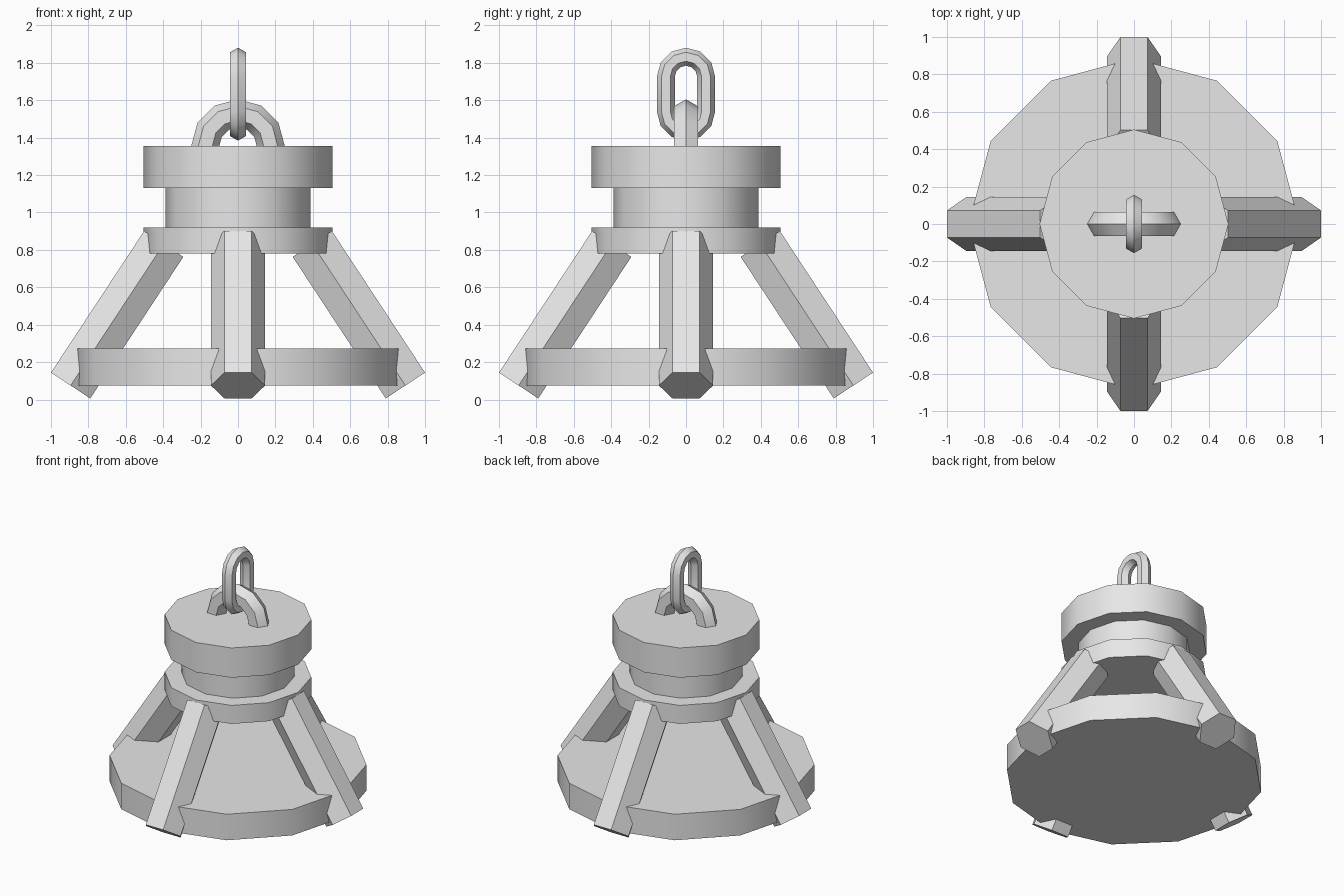
import bpy
import bmesh
import math
from mathutils import Vector, Matrix

cube = bpy.data.objects.get("Cube")
if cube:
    bpy.data.objects.remove(cube, do_unlink=True)

COLOUR = (0.8, 0.8, 0.8, 1.0)
grey = bpy.data.materials.new("light_grey")
grey.use_nodes = True
grey.diffuse_color = COLOUR
grey.node_tree.nodes["Principled BSDF"].inputs["Base Color"].default_value = COLOUR


def sweep(name, stations, side, radius, sides, phase=0.0, closed=False, turn=0.0):
    """Sweep a regular polygon along (point, outward normal) stations."""
    bm = bmesh.new()
    rings = []
    for point, normal in stations:
        ring = []
        for i in range(sides):
            a = phase + math.tau * i / sides
            offset = normal * math.cos(a) + side * math.sin(a)
            ring.append(bm.verts.new(point + offset * radius))
        rings.append(ring)
    pairs = list(zip(rings, rings[1:]))
    if closed:
        pairs.append((rings[-1], rings[0]))
    else:
        bm.faces.new(rings[0])
        bm.faces.new(rings[-1])
    for low, high in pairs:
        for i in range(sides):
            j = (i + 1) % sides
            bm.faces.new((low[i], low[j], high[j], high[i]))
    bmesh.ops.rotate(bm, verts=bm.verts, matrix=Matrix.Rotation(turn, 3, "Z"))
    bmesh.ops.recalc_face_normals(bm, faces=bm.faces)
    mesh = bpy.data.meshes.new(name)
    bm.to_mesh(mesh)
    bm.free()
    mesh.materials.append(grey)
    obj = bpy.data.objects.new(name, mesh)
    bpy.context.collection.objects.link(obj)
    bpy.ops.object.select_all(action="DESELECT")
    obj.select_set(True)
    bpy.context.view_layer.objects.active = obj
    bpy.ops.object.shade_smooth_by_angle(angle=math.radians(40))
    return obj


X, Y, Z = Vector((1, 0, 0)), Vector((0, 1, 0)), Vector((0, 0, 1))


# Stacked twelve-sided discs
def disc(name, radius, bottom, top):
    sweep(name, [(Z * bottom, X), (Z * top, X)], Y, radius, 12)


disc("base_plate", 0.885, 0.075, 0.272)
disc("collar", 0.505, 0.78, 0.92)
disc("neck", 0.388, 0.92, 1.13)
disc("top_cap", 0.505, 1.13, 1.355)

# Four slanted hexagonal legs
foot, head = Vector((0.895, 0, 0.075)), Vector((0.397, 0, 0.832))
outward = Y.cross(head - foot).normalized()
for i, place in enumerate(("left", "back", "right", "front")):
    sweep(place + "_leg", [(foot, outward), (head, outward)], Y, 0.145, 6,
          phase=math.pi / 6, turn=i * math.pi / 2)


# Half-circle of stations in the plane of an axis and z
def arc(axis, centre, radius, start, steps=6):
    stations = []
    for i in range(steps + 1):
        a = start + math.pi * i / steps
        normal = axis * math.cos(a) + Z * math.sin(a)
        stations.append((Z * centre + normal * radius, normal))
    return stations


# Lifting eye on the cap
sweep("lifting_eye", arc(X, 1.355, 0.175, 0), Y, 0.075, 6)

# Chain link hanging upright through the eye
link = arc(Y, 1.725, 0.108, 0) + arc(Y, 1.54, 0.108, math.pi)
sweep("chain_link", link, X, 0.048, 6, closed=True)
